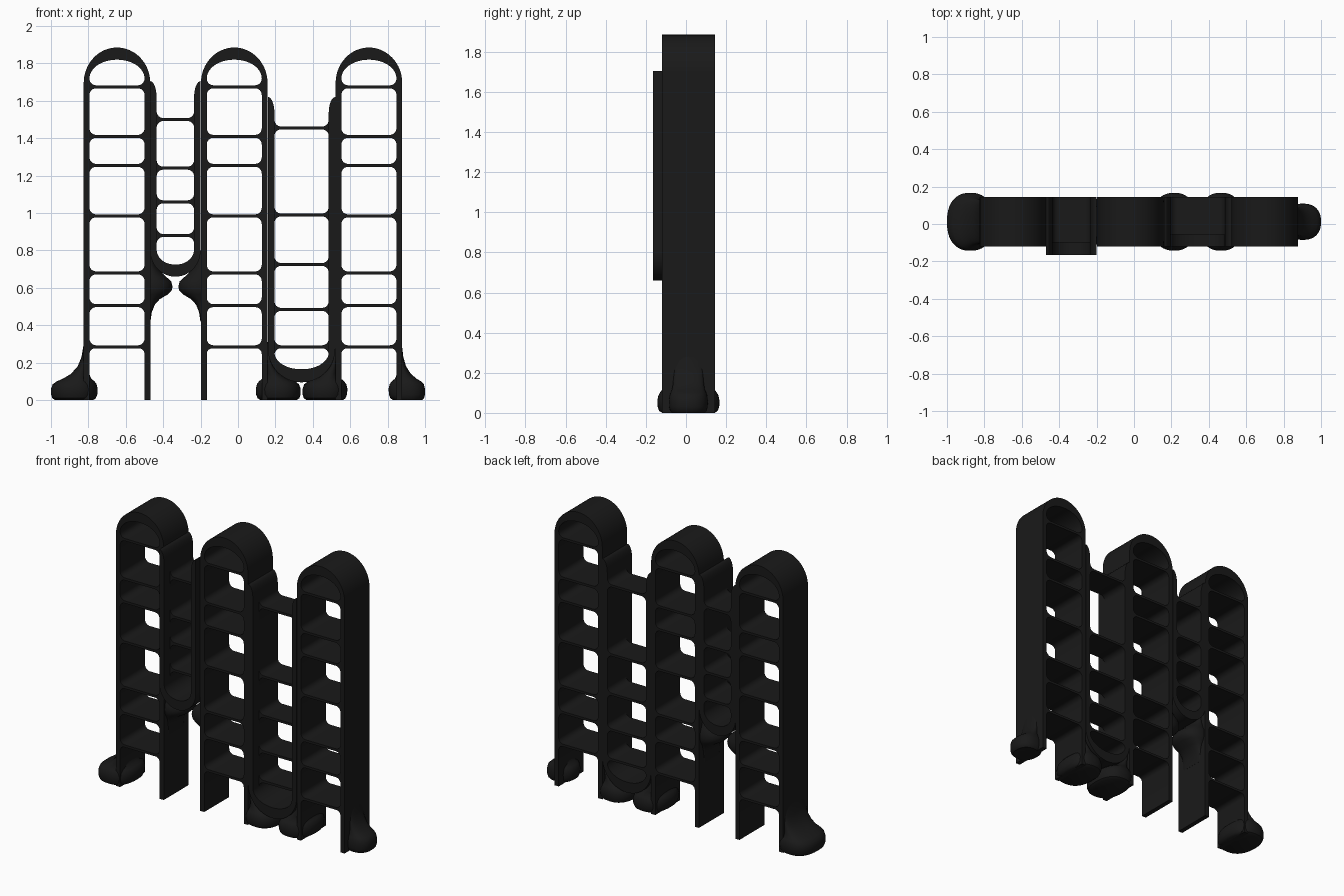
import bpy, bmesh, math

if "Cube" in bpy.data.objects:
    bpy.data.objects.remove(bpy.data.objects["Cube"])

black = bpy.data.materials.new("black_lacquer")
black.diffuse_color = (0.01, 0.01, 0.01, 1)
black.use_nodes = True
black.node_tree.nodes["Principled BSDF"].inputs["Base Color"].default_value = black.diffuse_color


def finish(ob):
    ob.data.materials.append(black)
    bpy.ops.object.select_all(action='DESELECT')
    ob.select_set(True)
    bpy.context.view_layer.objects.active = ob
    if ob.type == 'CURVE':
        bpy.ops.object.convert(target='MESH')
    bpy.ops.object.shade_smooth_by_angle(angle=math.radians(35))


def rounded(corners):
    """Outline from (x, z, r_prev, r_next) corners, each rounded elliptically."""
    out = []
    n = len(corners)
    for i, (x, z, rp, rn) in enumerate(corners):
        if rp == 0:
            pts = [(x, z)]
        else:
            px, pz = corners[i - 1][:2]
            nx, nz = corners[(i + 1) % n][:2]
            la, lb = math.hypot(px - x, pz - z), math.hypot(nx - x, nz - z)
            steps = 6 if max(rp, rn) < 0.05 else 16
            pts = []
            for k in range(steps + 1):
                t = math.pi / 2 * k / steps
                fa, fb = rp * (1 - math.sin(t)) / la, rn * (1 - math.cos(t)) / lb
                pts.append((x + (px - x) * fa + (nx - x) * fb,
                            z + (pz - z) * fa + (nz - z) * fb))
        for p in pts:
            if not out or math.dist(p, out[-1]) > 1e-4:
                out.append(p)
    return out


def hole(h, z0, z1, bottom=(0.035, 0.035), top=(0.035, 0.035)):
    """Rounded opening; radii given as (vertical, horizontal)."""
    return rounded([(-h, z0, bottom[1], bottom[0]), (-h, z1, top[0], top[1]),
                    (h, z1, top[1], top[0]), (h, z0, bottom[0], bottom[1])])


def panel(name, cx, y0, y1, loops):
    """Extruded flat profile: first loop is the outline, the rest are openings."""
    cu = bpy.data.curves.new(name, 'CURVE')
    cu.dimensions = '2D'
    cu.fill_mode = 'BOTH'
    cu.extrude = (y1 - y0) / 2
    for loop in loops:
        sp = cu.splines.new('POLY')
        sp.points.add(len(loop) - 1)
        for p, (x, z) in zip(sp.points, loop):
            p.co = (x, z, 0, 1)
        sp.use_cyclic_u = True
    ob = bpy.data.objects.new(name, cu)
    bpy.context.collection.objects.link(ob)
    ob.location = (cx, (y0 + y1) / 2, 0)
    ob.rotation_euler.x = math.pi / 2
    finish(ob)


def tower(name, cx):
    w, i, t = 0.178, 0.147, 0.008
    shelves = [0.285, 0.505, 0.68, 0.985, 1.255, 1.41, 1.675]
    loops = [rounded([(-w, 0, 0, 0), (-w, 1.885, 0.19, w), (w, 1.885, w, 0.19), (w, 0, 0, 0),
                      (i, 0, 0, 0), (i, 0.277, 0.03, 0.03), (-i, 0.277, 0.03, 0.03), (-i, 0, 0, 0)])]
    loops += [hole(i, a + t, b - t) for a, b in zip(shelves, shelves[1:])]
    loops.append(hole(i, 1.683, 1.82, top=(0.1, 0.146)))
    panel(name, cx, -0.12, 0.145, loops)


def hanging_bay(name, cx, o, top, bot, bot_in, r_out, r_in, y0, shelves):
    i, t = o - 0.035, 0.008
    # U-shaped band with tapered upper tips
    panel(name + "_band", cx, y0, 0.145, [rounded([
        (-o, top, 0, 0), (-o, bot, r_out, o), (o, bot, o, r_out), (o, top, 0, 0),
        (i, top, 0.034, 0.09), (i, bot_in, r_in[0], r_in[1]),
        (-i, bot_in, r_in[1], r_in[0]), (-i, top, 0.09, 0.034)])])
    # set-back shelves with filleted corners
    e, s = i + 0.006, shelves[-1] + t
    low = bot_in + r_in[0]
    outline = rounded([(-e, s + 0.04, 0, 0), (-e, low - 0.005, 0, 0), (e, low - 0.005, 0, 0),
                       (e, s + 0.04, 0, 0), (i, s + 0.04, 0, 0), (i, s, 0.035, 0.035),
                       (-i, s, 0.035, 0.035), (-i, s + 0.04, 0, 0)])
    # lowest opening is cut through the outline's lower edge
    f = shelves[0] - t
    arch = rounded([(i, low - 0.005, 0, 0), (i, f, 0.035, 0.035),
                    (-i, f, 0.035, 0.035), (-i, low - 0.005, 0, 0)])
    outline = outline[:2] + arch[::-1] + outline[2:]
    panel(name + "_shelves", cx, y0 + 0.065, 0.145,
          [outline] + [hole(i, a + t, b - t) for a, b in zip(shelves, shelves[1:])])


def loft(name, rings, half=False):
    """Stacked rounded sections (z, x_a, x_b, y radius)."""
    bm = bmesh.new()
    n, rows = 40, []
    for z, xa, xb, ry in rings:
        row = []
        for k in range(n):
            c, s = math.cos(2 * math.pi * k / n), math.sin(2 * math.pi * k / n)
            c = math.copysign(abs(c) ** 0.85, c)
            s = math.copysign(abs(s) ** 0.85, s)
            x = xa + max(c, -0.05) * (xb - xa) if half else (xa + xb) / 2 + c * (xb - xa) / 2
            row.append(bm.verts.new((x, 0.012 + s * ry, z)))
        rows.append(row)
    for a, b in zip(rows, rows[1:]):
        for k in range(n):
            bm.faces.new((a[k], a[(k + 1) % n], b[(k + 1) % n], b[k]))
    bm.faces.new(rows[0][::-1])
    bm.faces.new(rows[-1])
    bmesh.ops.recalc_face_normals(bm, faces=bm.faces)
    me = bpy.data.meshes.new(name)
    bm.to_mesh(me)
    bm.free()
    ob = bpy.data.objects.new(name, me)
    bpy.context.collection.objects.link(ob)
    finish(ob)


def foot(name, wall, side, reach, ry):
    # z, outward fraction, inward distance, depth fraction
    prof = [(0, .88, .035, .84), (.01, .96, .05, .94), (.03, 1, .058, .99), (.06, 1, .06, 1),
            (.085, .95, .054, .97), (.1, .84, .043, .92), (.115, .66, .025, .85),
            (.14, .44, .015, .8), (.18, .25, .013, .76), (.23, .14, .012, .73), (.31, .07, .01, .7)]
    loft(name, [(z, wall - side * b, wall + side * a * reach, d * ry) for z, a, b, d in prof])


def bracket(name, wall, side):
    prof = [(.42, .002), (.47, .009), (.51, .025), (.54, .052), (.565, .095), (.585, .115),
            (.605, .12), (.635, .113), (.66, .085), (.69, .055), (.73, .03), (.8, .005)]
    loft(name, [(z, wall, wall + side * a, .08 + .35 * a) for z, a in prof], half=True)


# three arched towers
tower("left_tower", -0.647)
tower("middle_tower", -0.02)
tower("right_tower", 0.70)

# two hanging bays between the towers
hanging_bay("left_bay", -0.335, 0.135, 1.705, 0.66, 0.725, 0.14, (0.08, 0.095), -0.165,
            [0.88, 1.06, 1.24, 1.5])
hanging_bay("right_bay", 0.34, 0.18, 1.62, 0.095, 0.165, 0.18, (0.09, 0.142), -0.12,
            [0.285, 0.485, 0.725, 0.99, 1.455])

# bulbous feet
foot("left_foot", -0.81, -1, 0.19, 0.155)
foot("middle_foot_a", 0.155, 1, 0.18, 0.155)
foot("middle_foot_b", 0.525, -1, 0.18, 0.155)
foot("right_foot", 0.865, 1, 0.135, 0.097)

# brackets under the left bay
bracket("left_bracket", -0.47, 1)
bracket("right_bracket", -0.199, -1)
